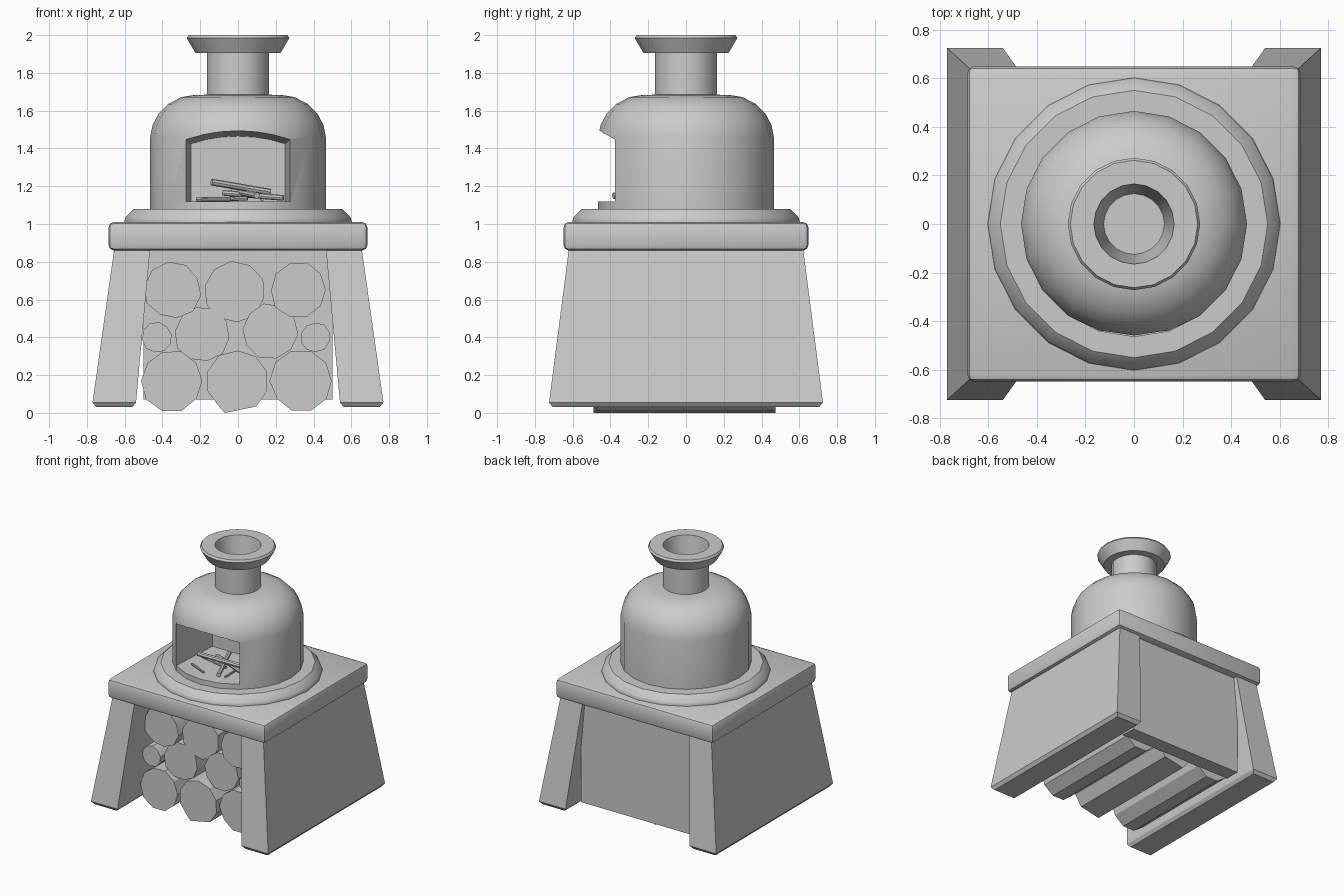
import bpy, bmesh, math, random
from mathutils import Vector

if "Cube" in bpy.data.objects:
    bpy.data.objects.remove(bpy.data.objects["Cube"])

random.seed(4)


def loft(name, rings, smooth=True, cap=True):
    """Skin a list of equally sized point rings and cap both ends."""
    bm = bmesh.new()
    loops = [[bm.verts.new(p) for p in ring] for ring in rings]
    n = len(loops[0])
    for a, b in zip(loops, loops[1:]):
        for i in range(n):
            j = (i + 1) % n
            bm.faces.new((a[i], a[j], b[j], b[i]))
    if cap:
        bm.faces.new(loops[0])
        bm.faces.new(loops[-1])
    bmesh.ops.recalc_face_normals(bm, faces=bm.faces)
    me = bpy.data.meshes.new(name)
    bm.to_mesh(me)
    bm.free()
    ob = bpy.data.objects.new(name, me)
    bpy.context.collection.objects.link(ob)
    if smooth:
        smooth_by_angle(ob)
    return ob


def activate(ob):
    bpy.ops.object.select_all(action='DESELECT')
    ob.select_set(True)
    bpy.context.view_layer.objects.active = ob


def smooth_by_angle(ob):
    activate(ob)
    bpy.ops.object.shade_smooth_by_angle(angle=math.radians(30))


def lathe(name, profile, sides=20, smooth=True):
    rings = [[(r * math.cos(math.tau * i / sides), r * math.sin(math.tau * i / sides), z)
              for i in range(sides)] for r, z in profile]
    return loft(name, rings, smooth)


def rect(x0, x1, y0, y1, z):
    return [(x0, y0, z), (x1, y0, z), (x1, y1, z), (x0, y1, z)]


def box(name, x, y0, y1, z0, z1):
    return loft(name, [rect(-x, x, y0, y1, z0), rect(-x, x, y0, y1, z1)], False)


def stick(name, a, b, r):
    a, b = Vector(a), Vector(b)
    q = (b - a).to_track_quat('Z', 'Y')
    ring = [q @ Vector((r * math.cos(math.tau * i / 8), r * math.sin(math.tau * i / 8), 0))
            for i in range(8)]
    return loft(name, [[a + p for p in ring], [b + p for p in ring]], False)


# tapered side walls with a chamfered foot
for side, s in (("left", -1), ("right", 1)):
    loft(side + "_wall", [
        rect(s * 0.56, s * 0.75, -0.705, 0.705, 0.03),
        rect(s * 0.54, s * 0.77, -0.725, 0.725, 0.055),
        rect(s * 0.465, s * 0.655, -0.62, 0.62, 0.87)], False)

# back panel between the walls
box("back_panel", 0.5, 0.47, 0.59, 0.07, 0.87)

# table slab
slab = box("table_slab", 0.685, -0.648, 0.648, 0.86, 1.01)
bev = slab.modifiers.new("bevel", 'BEVEL')
bev.width = 0.027
bev.segments = 2
activate(slab)
bpy.ops.object.modifier_apply(modifier="bevel")
smooth_by_angle(slab)

# round plinth under the dome
lathe("dome_plinth", [(0.6, 1.0), (0.602, 1.015), (0.595, 1.037), (0.55, 1.08)])

# solid dome
dome = lathe("oven_dome", [(0.465, 1.07), (0.465, 1.46), (0.452, 1.525), (0.42, 1.585),
                           (0.37, 1.635), (0.30, 1.672), (0.23, 1.683), (0.15, 1.685)],
             smooth=False)

# arched fire chamber cut into the dome
def arch(w, top, rise, y):
    pts = [(-w, y, 1.12), (w, y, 1.12)]
    for i in range(7):
        t = 1 - i / 3
        pts.append((w * t, y, top + rise * (1 - t * t)))
    return pts


cutter = loft("chamber_cutter", [arch(0.283, 1.455, 0.042, -0.52),
                                 arch(0.25, 1.425, 0.04, 0.04)], False)
cutter.hide_render = True
cut = dome.modifiers.new("chamber", 'BOOLEAN')
cut.operation = 'DIFFERENCE'
cut.solver = 'EXACT'
cut.object = cutter
activate(dome)
bpy.ops.object.modifier_apply(modifier="chamber")
smooth_by_angle(dome)
bpy.data.objects.remove(cutter)

# chimney with flared cap and tapered flue
lathe("chimney", [(0.165, 1.66), (0.165, 1.905), (0.225, 1.905), (0.272, 1.985),
                  (0.262, 2.0), (0.165, 2.0), (0.125, 1.72)])

# stacked logs: x, z, radius, front y
logs = [(-0.35, 0.17, 0.165, -0.48), (0, 0.168, 0.166, -0.49), (0.335, 0.17, 0.165, -0.47),
        (-0.43, 0.4, 0.08, -0.46), (-0.19, 0.415, 0.148, -0.44),
        (0.17, 0.43, 0.148, -0.45), (0.41, 0.4, 0.08, -0.46),
        (-0.345, 0.648, 0.15, -0.46), (-0.02, 0.64, 0.163, -0.44), (0.32, 0.65, 0.15, -0.46)]
for k, (x, z, r, y) in enumerate(logs):
    turn = -math.pi / 2 if k == 1 else (0 if k < 3 else random.uniform(0, 1))
    ring = []
    for i in range(10):
        a = turn + math.tau * i / 10
        rr = r if (k == 1 and i == 0) else r * random.uniform(0.96, 1.03)
        ring.append((x + rr * math.cos(a), max(0, z + rr * math.sin(a))))
    if k == 1:
        ring[0] = (-0.07, 0.0)
    loft("log_%d" % (k + 1), [[(u, yy, v) for u, v in ring] for yy in (y, 0.475)]).data
    smooth_by_angle(bpy.data.objects["log_%d" % (k + 1)])

# kindling inside the chamber
kindling = [((-0.14, -0.30, 1.222), (0.17, -0.20, 1.168), 0.018),
            ((0.10, -0.385, 1.15), (-0.02, -0.08, 1.175), 0.017),
            ((-0.08, -0.15, 1.165), (0.24, -0.25, 1.138), 0.015),
            ((-0.19, -0.30, 1.128), (-0.04, -0.37, 1.128), 0.008),
            ((0.13, -0.345, 1.128), (0.127, -0.17, 1.128), 0.008),
            ((-0.22, -0.15, 1.13), (0.05, -0.22, 1.135), 0.011)]
for k, (a, b, r) in enumerate(kindling):
    stick("kindling_%d" % (k + 1), a, b, r)
